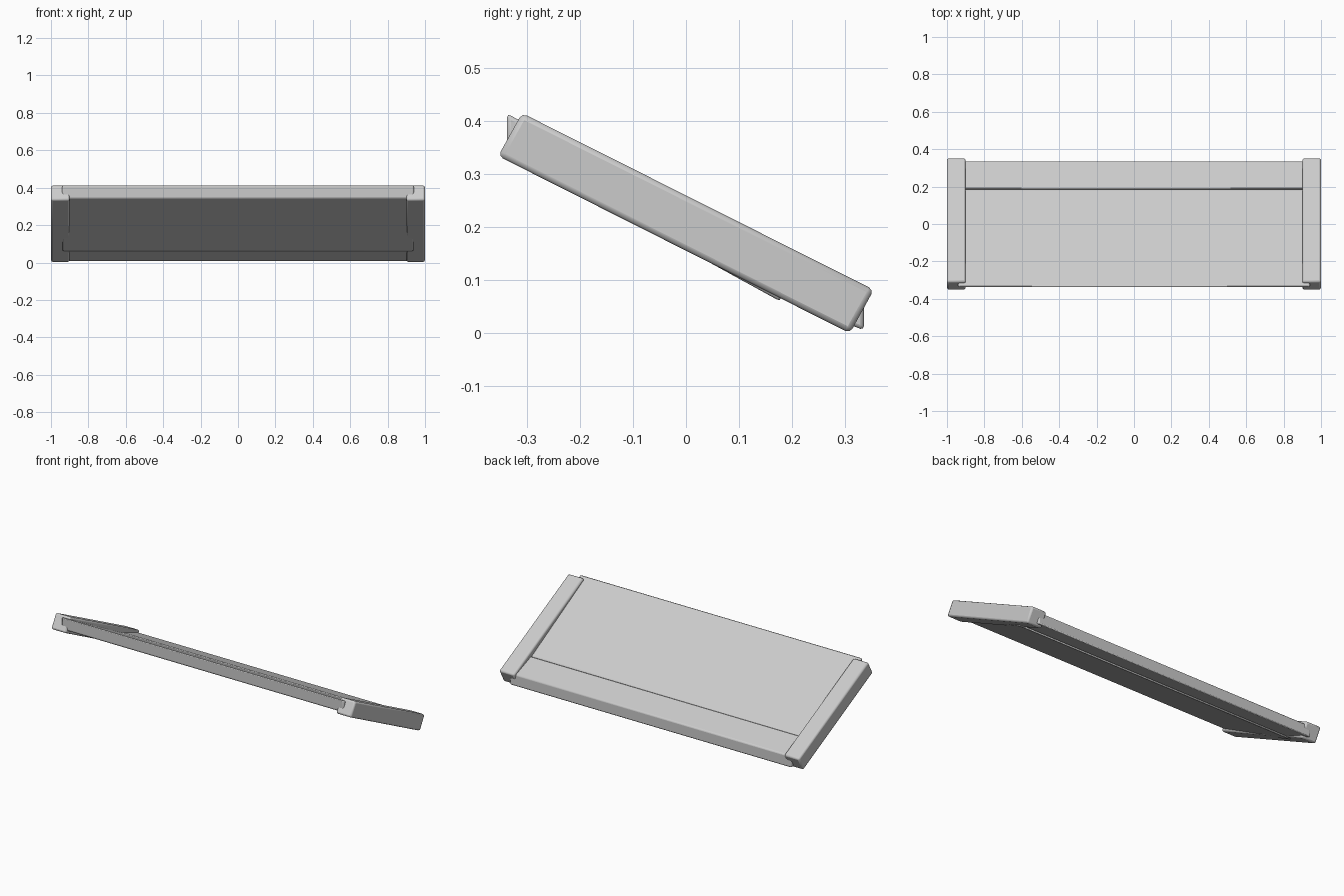
import bpy, bmesh

cube = bpy.data.objects.get("Cube")
if cube:
    bpy.data.objects.remove(cube, do_unlink=True)

grey = bpy.data.materials.new("light_grey")
grey.use_nodes = True
colour = (0.6, 0.6, 0.6, 1)
grey.diffuse_color = colour
grey.node_tree.nodes["Principled BSDF"].inputs["Base Color"].default_value = colour


def extrude_profile(name, profile, x0, x1, bevel):
    """Extrude a (y, z) side profile from x0 to x1 and round its edges."""
    bm = bmesh.new()
    face = bm.faces.new([bm.verts.new((x0, y, z)) for y, z in profile])
    moved = bmesh.ops.extrude_face_region(bm, geom=[face])["geom"]
    bmesh.ops.translate(bm, vec=(x1 - x0, 0, 0),
                        verts=[v for v in moved if isinstance(v, bmesh.types.BMVert)])
    bmesh.ops.recalc_face_normals(bm, faces=bm.faces)
    mesh = bpy.data.meshes.new(name)
    bm.to_mesh(mesh)
    bm.free()
    mesh.materials.append(grey)
    obj = bpy.data.objects.new(name, mesh)
    bpy.context.collection.objects.link(obj)
    mod = obj.modifiers.new("rounded_edges", "BEVEL")
    mod.width = bevel
    mod.segments = 2
    bpy.ops.object.select_all(action="DESELECT")
    obj.select_set(True)
    bpy.context.view_layer.objects.active = obj
    bpy.ops.object.shade_smooth_by_angle()
    return obj


# Sloping end rails, cut square to the slope
rail = [(-0.354, 0.334), (-0.309, 0.415), (0.354, 0.082), (0.309, 0.0)]
extrude_profile("left_rail", rail, 0.9, 1.0, 0.01)
extrude_profile("right_rail", rail, -1.0, -0.9, 0.01)

# Main board, sagging slightly towards the seam, with an upright front edge
main = [(-0.337, 0.343), (-0.337, 0.414), (0.184, 0.13), (0.178, 0.06)]
extrude_profile("main_board", main, -0.94, 0.94, 0.007)

# Back board, running from the seam to an upright back edge
back = [(0.181, 0.066), (0.187, 0.132), (0.335, 0.076), (0.335, 0.006)]
extrude_profile("back_board", back, -0.94, 0.94, 0.007)
